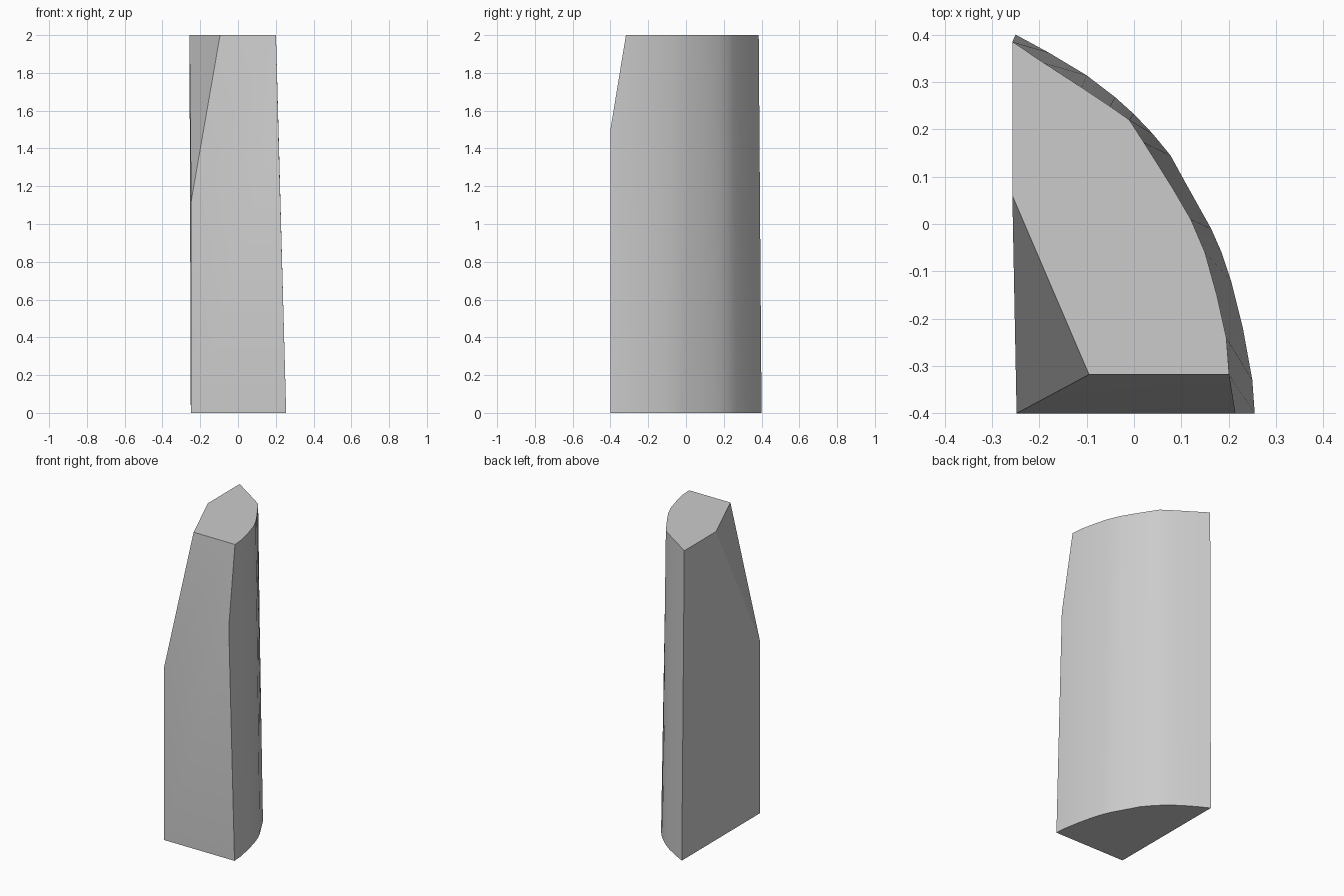
import bpy
import bmesh
import math

cube = bpy.data.objects.get("Cube")
if cube:
    bpy.data.objects.remove(cube, do_unlink=True)

# Single grey finish
grey = bpy.data.materials.new("stone_grey")
grey.use_nodes = True
colour = (0.6, 0.6, 0.6, 1)
grey.diffuse_color = colour
grey.node_tree.nodes["Principled BSDF"].inputs["Base Color"].default_value = colour

# Curved side outlines, matched point for point from front to back tip
base_arc = [(0.25, -0.33), (0.23, -0.22), (0.205, -0.12), (0.185, -0.06),
            (0.163, -0.01), (0.11, 0.085), (0.077, 0.145), (0.04, 0.19),
            (0, 0.232), (-0.04, 0.268), (-0.1, 0.314), (-0.18, 0.362), (-0.25, 0.4)]
top_arc = [(0.201, -0.318), (0.195, -0.24), (0.175, -0.15), (0.15, -0.06),
           (0.12, 0.01), (0.082, 0.075), (0.052, 0.123), (0.021, 0.172),
           (-0.01, 0.22), (-0.05, 0.248), (-0.11, 0.288), (-0.19, 0.34), (-0.257, 0.385)]

bm = bmesh.new()
base = [bm.verts.new((x, y, 0)) for x, y in base_arc]
top = [bm.verts.new((x, y, 2)) for x, y in top_arc]

# Front corners and the points where the upper cuts begin
front_right = bm.verts.new((0.255, -0.4, 0))
front_left = bm.verts.new((-0.248, -0.4, 0))
cut_right = bm.verts.new((0.214, -0.4, 1.5))
cut_left = bm.verts.new((-0.248, -0.4, 1.12))
top_front = bm.verts.new((-0.095, -0.318, 2))
top_left = bm.verts.new((-0.257, 0.06, 2))

# Curved side
for i in range(len(base) - 1):
    bm.faces.new((base[i], base[i + 1], top[i + 1], top[i]))
bm.faces.new((front_right, base[0], top[0], cut_right))

# Front, sloping upper front, corner cut, flat left side, caps
bm.faces.new((front_left, front_right, cut_right, cut_left))
bm.faces.new((cut_left, cut_right, top[0]))
bm.faces.new((cut_left, top[0], top_front))
bm.faces.new((cut_left, top_front, top_left))
bm.faces.new((front_left, cut_left, top_left, top[-1], base[-1]))
bm.faces.new(top + [top_left, top_front])
bm.faces.new([front_left] + base[::-1] + [front_right])
bmesh.ops.recalc_face_normals(bm, faces=bm.faces[:])

mesh = bpy.data.meshes.new("wedge_block")
bm.to_mesh(mesh)
bm.free()
mesh.materials.append(grey)
block = bpy.data.objects.new("wedge_block", mesh)
bpy.context.collection.objects.link(block)

# Smooth the curve while keeping the cut edges crisp
bpy.context.view_layer.objects.active = block
block.select_set(True)
bpy.ops.object.shade_smooth_by_angle(angle=math.radians(25))
